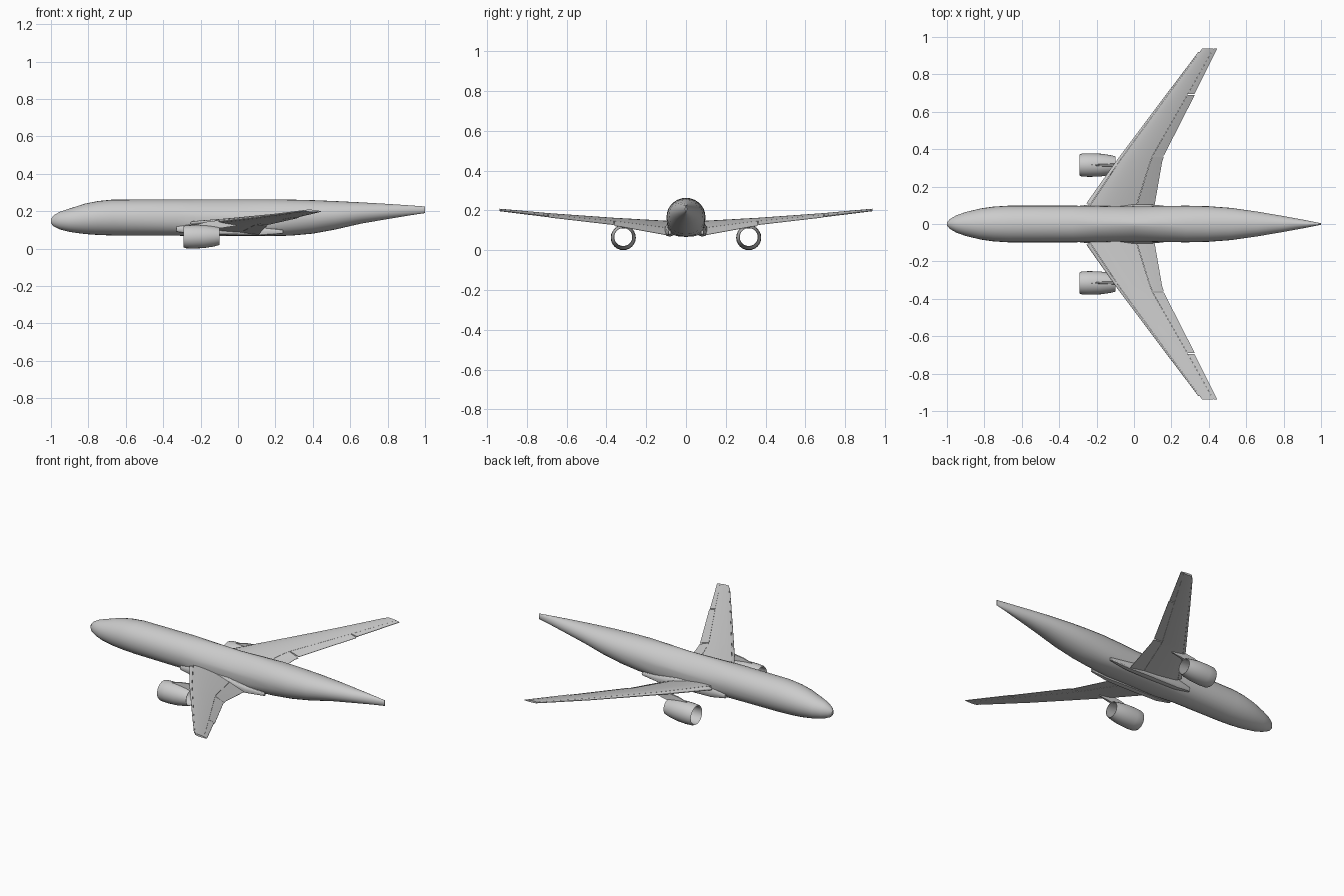
import bpy
import bmesh
from math import cos, sin, pi, sqrt

cube = bpy.data.objects.get("Cube")
if cube:
    bpy.data.objects.remove(cube)

grey = bpy.data.materials.new("light grey")
grey.use_nodes = True
grey.diffuse_color = (0.6, 0.6, 0.6, 1)
grey.node_tree.nodes["Principled BSDF"].inputs["Base Color"].default_value = (0.6, 0.6, 0.6, 1)


def loft(name, rings, ring_loop=False, angle=0.5):
    """Skin a row of equal closed rings; cap the ends or join last to first."""
    bm = bmesh.new()
    rows = [[bm.verts.new(p) for p in ring] for ring in rings]
    n = len(rows[0])
    pairs = list(zip(rows, rows[1:]))
    if ring_loop:
        pairs.append((rows[-1], rows[0]))
    for a, b in pairs:
        for i in range(n):
            j = (i + 1) % n
            bm.faces.new((a[i], a[j], b[j], b[i]))
    if not ring_loop:
        bm.faces.new(rows[0])
        bm.faces.new(rows[-1])
    bmesh.ops.recalc_face_normals(bm, faces=bm.faces)
    mesh = bpy.data.meshes.new(name)
    bm.to_mesh(mesh)
    bm.free()
    mesh.materials.append(grey)
    obj = bpy.data.objects.new(name, mesh)
    bpy.context.collection.objects.link(obj)
    bpy.ops.object.select_all(action="DESELECT")
    obj.select_set(True)
    bpy.context.view_layer.objects.active = obj
    bpy.ops.object.shade_smooth_by_angle(angle=angle)
    return obj


def power(v, n):
    return (1 if v >= 0 else -1) * abs(v) ** (2 / n)


def body_ring(x, half_width, bottom, top, upper, lower, sides=28):
    """Superellipse section; upper and lower set how boxy each half is."""
    mid, half = (top + bottom) / 2, (top - bottom) / 2
    ring = []
    for i in range(sides):
        a = 2 * pi * i / sides
        n = upper if sin(a) >= 0 else lower
        ring.append((x, half_width * power(cos(a), n), mid + half * power(sin(a), n)))
    return ring


# Fuselage: x, half width, bottom, top, upper and lower roundness
body = [
    (-1.0, .008, .135, .158, 2, 2), (-.985, .026, .118, .178, 2, 2),
    (-.95, .046, .102, .198, 2, 2), (-.9, .064, .089, .214, 2, 2),
    (-.82, .083, .078, .24, 2, 2), (-.75, .093, .073, .254, 2, 2),
    (-.67, .098, .07, .262, 2, 2), (-.33, .098, .069, .263, 2, 2.2),
    (-.2, .096, .067, .263, 1.75, 3), (0, .093, .067, .263, 1.5, 3),
    (.14, .096, .067, .263, 1.75, 3), (.28, .098, .069, .262, 2, 2.2),
    (.4, .095, .08, .259, 2, 2), (.52, .086, .102, .254, 2, 2),
    (.66, .066, .134, .247, 2, 2), (.8, .042, .158, .239, 2, 2),
    (.92, .02, .178, .231, 2, 2), (1.0, .004, .19, .225, 2, 2),
]
loft("fuselage", [body_ring(*s) for s in body], angle=0.6)

# Wing plan: y, leading x, trailing x, leading z, trailing z
plan = [
    (.04, -.30, .095, .13, .077), (.10, -.262, .11, .135, .084),
    (.33, -.10, .15, .15, .126), (.37, -.07, .162, .153, .131),
    (.69, .17, .325, .178, .168), (.937, .357, .447, .203, .198),
]


def station(y):
    """Interpolate the wing plan at span y."""
    for a, b in zip(plan, plan[1:]):
        if y <= b[0]:
            t = (y - a[0]) / (b[0] - a[0])
            return [p + (q - p) * t for p, q in zip(a, b)]
    return plan[-1]


def wing_panel(name, side, y0, y1, f0, f1, droop=0):
    """Slice of the wing between two span positions and two chord fractions."""
    spans = [y0] + [p[0] for p in plan if y0 < p[0] < y1] + [y1]
    steps = 7
    rings = []
    for y in spans:
        _, xl, xt, zl, zt = station(y)
        chord = xt - xl
        top, low = [], []
        for i in range(steps + 1):
            u = i / steps
            f = f0 + (f1 - f0) * u
            thick = chord * (.17 * sqrt(f) - .07 * f - .1 * f * f) + .0012
            x, z = xl + chord * f, zl + (zt - zl) * f - droop * u
            top.append((x, side * y, z + thick))
            low.append((x, side * y, z - thick * .7))
        rings.append(top + low[::-1])
    loft(name, rings, angle=0.7)


def pylon_ring(x, y, bottom, top, half):
    return [(x, y - half, bottom), (x, y + half, bottom),
            (x, y + half * .6, top), (x, y - half * .6, top)]


# Engine shell: x, radius, centre height, out along the skin and back inside
shell = [
    (-.292, .056, .063), (-.28, .061, .063), (-.24, .063, .063),
    (-.18, .061, .064), (-.13, .054, .065), (-.1, .047, .066),
    (-.1, .045, .066), (-.16, .052, .064), (-.25, .052, .063), (-.285, .052, .063),
]

for label, s in (("front", -1), ("back", 1)):
    wing_panel(label + "_wing_box", s, .04, .937, .075, .74)
    wing_panel(label + "_wing_slat", s, .11, .92, 0, .07)
    wing_panel(label + "_inner_flap", s, .09, .36, .745, 1, .008)
    wing_panel(label + "_outer_flap", s, .365, .69, .745, 1, .003)
    wing_panel(label + "_aileron", s, .695, .937, .745, .97)

    # Hollow engine shell
    ey = s * .315
    rings = [[(x, ey + r * cos(2 * pi * i / 24), z + r * sin(2 * pi * i / 24))
              for i in range(24)] for x, r, z in shell]
    loft(label + "_engine_shell", rings, ring_loop=True)

    # Pylon joining the engine to the wing
    loft(label + "_engine_pylon", [
        pylon_ring(-.235, ey, .118, .126, .002), pylon_ring(-.17, ey, .116, .143, .007),
        pylon_ring(-.1, ey, .108, .152, .008), pylon_ring(-.01, ey, .122, .145, .003)])

    # Fillet where the wing root meets the belly
    loft(label + "_root_fairing", [
        body_ring(x, w, lo, hi, 2, 3, 12) for x, w, lo, hi in
        [(-.33, .01, .09, .12), (-.24, .022, .075, .14), (0, .026, .07, .135),
         (.12, .02, .069, .115), (.24, .006, .08, .1)]]).location.y = s * .082
